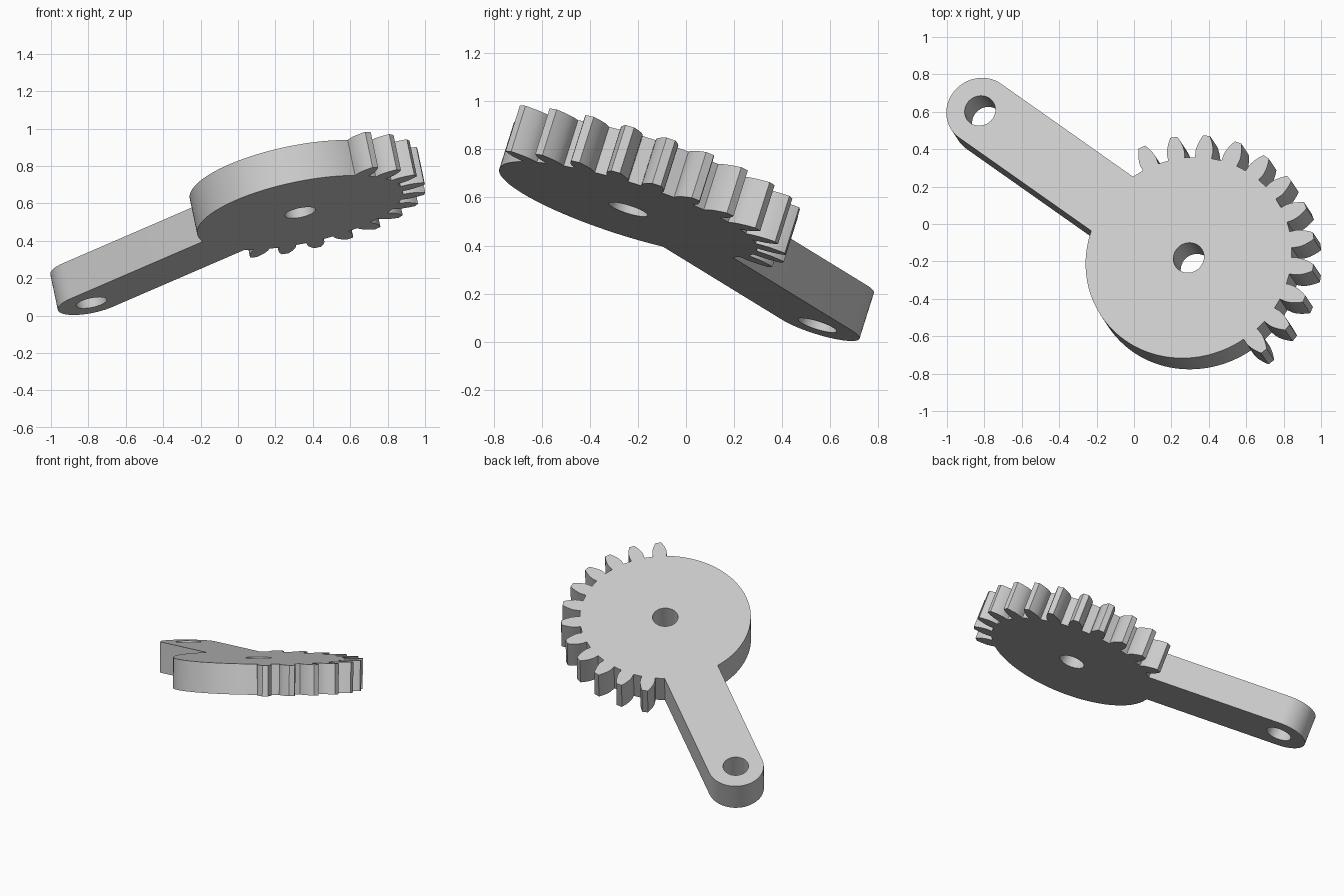
import bpy
import bmesh
from math import sin, cos, tan, acos, asin, pi, radians, sqrt
from mathutils import Vector, Matrix

cube = bpy.data.objects.get("Cube")
if cube:
    bpy.data.objects.remove(cube, do_unlink=True)

# Dimensions in the plane of the plate
MODULE = 0.0527
PITCH_R = 12 * MODULE
TIP_R = 13 * MODULE
ROOT_R = 0.562
BASE_R = PITCH_R * cos(radians(20))
ARM_LEN, ARM_R, HOLE_R, THICK = 1.447, 0.184, 0.084, 0.203
PITCH = 2 * pi / 24
TEETH = 12


def polar(r, a, cx=0.0):
    return (cx + r * cos(a), r * sin(a))


def arc(r, start, end, steps, cx=0.0):
    return [polar(r, start + (end - start) * i / steps, cx) for i in range(steps + 1)]


def half_angle(r):
    """Half the angular tooth width at radius r, for an involute flank."""
    def inv(a):
        return tan(a) - a
    return PITCH / 4 + inv(radians(20)) - inv(acos(min(1, BASE_R / r)))


def tooth(mid):
    radii = [ROOT_R] + [BASE_R + (TIP_R - BASE_R) * i / 5 for i in range(6)]
    rise = [polar(r, mid + half_angle(r)) for r in radii]
    fall = [polar(r, mid - half_angle(r)) for r in reversed(radii)]
    return rise + fall


# Outline, running clockwise: teeth, plain rim, rounded arm
join = asin(ARM_R / ROOT_R)
outline = [polar(ROOT_R, -join)]
for k in range(TEETH):
    outline += tooth(radians(-30) - k * PITCH)
last = radians(-30) - (TEETH - 1) * PITCH - half_angle(ROOT_R)
outline += arc(ROOT_R, last, join - 2 * pi, 48)[1:]
outline += arc(ARM_R, pi / 2, -pi / 2, 32, ARM_LEN)

# Two bores: pivot and arm end
loops = [outline] + [arc(HOLE_R, 0, 2 * pi, 40, cx)[:-1] for cx in (0, ARM_LEN)]

# Filled, extruded profile
curve = bpy.data.curves.new("sector_profile", "CURVE")
curve.dimensions = "2D"
curve.fill_mode = "BOTH"
curve.extrude = THICK / 2
for pts in loops:
    spline = curve.splines.new("POLY")
    spline.points.add(len(pts) - 1)
    for p, (x, y) in zip(spline.points, pts):
        p.co = (x, y, 0, 1)
    spline.use_cyclic_u = True
helper = bpy.data.objects.new("profile_helper", curve)
bpy.context.collection.objects.link(helper)
mesh = bpy.data.meshes.new_from_object(helper.evaluated_get(bpy.context.evaluated_depsgraph_get()))
bpy.data.objects.remove(helper, do_unlink=True)

bm = bmesh.new()
bm.from_mesh(mesh)
bmesh.ops.remove_doubles(bm, verts=bm.verts, dist=0.0001)
bmesh.ops.recalc_face_normals(bm, faces=bm.faces)
bm.to_mesh(mesh)
bm.free()

# Tilted placement of the plate
normal = Vector((-0.196, 0.295, 0.935)).normalized()
along = Vector((-1.115, 0.785, -0.485))
along = (along - normal * along.dot(normal)).normalized()
across = normal.cross(along)
centre = Vector((0.332, -0.24, 0.55)) + normal * THICK / 2
mesh.transform(Matrix.Translation(centre) @ Matrix((along, across, normal)).transposed().to_4x4())

lever = bpy.data.objects.new("sector_gear_lever", mesh)
bpy.context.collection.objects.link(lever)

# Plain grey finish
grey = bpy.data.materials.new("light_grey")
grey.use_nodes = True
colour = (0.6, 0.6, 0.6, 1)
grey.diffuse_color = colour
grey.node_tree.nodes["Principled BSDF"].inputs["Base Color"].default_value = colour
mesh.materials.clear()
mesh.materials.append(grey)

bpy.ops.object.select_all(action="DESELECT")
lever.select_set(True)
bpy.context.view_layer.objects.active = lever
bpy.ops.object.shade_smooth_by_angle(angle=radians(30))
